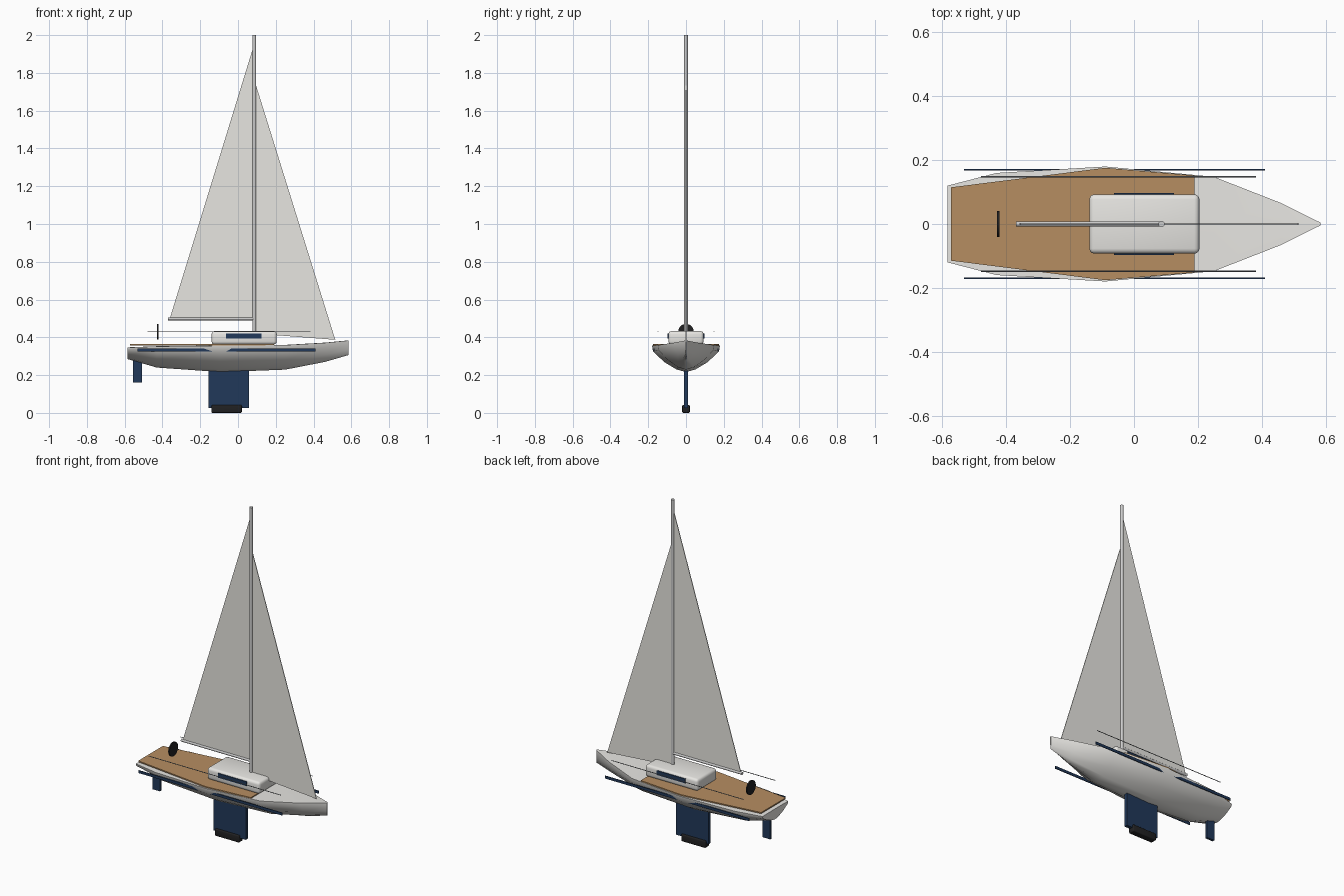
import bpy
import bmesh
import math
from mathutils import Vector

if "Cube" in bpy.data.objects:
    bpy.data.objects.remove(bpy.data.objects["Cube"], do_unlink=True)


def material(name, r, g, b):
    m = bpy.data.materials.new(name)
    m.use_nodes = True
    m.diffuse_color = (r, g, b, 1)
    m.node_tree.nodes["Principled BSDF"].inputs["Base Color"].default_value = (r, g, b, 1)
    return m


WHITE = material("hull white", 0.82, 0.81, 0.78)
SAIL = material("sailcloth", 0.80, 0.79, 0.75)
TEAK = material("teak", 0.47, 0.27, 0.12)
NAVY = material("navy", 0.015, 0.04, 0.10)
BLACK = material("ballast black", 0.015, 0.015, 0.016)
METAL = material("spar metal", 0.60, 0.60, 0.60)
STEEL = material("rail steel", 0.25, 0.27, 0.29)


def make(name, bm, mat, smooth=None):
    bmesh.ops.recalc_face_normals(bm, faces=bm.faces)
    mesh = bpy.data.meshes.new(name)
    bm.to_mesh(mesh)
    bm.free()
    mesh.materials.append(mat)
    ob = bpy.data.objects.new(name, mesh)
    bpy.context.collection.objects.link(ob)
    if smooth:
        bpy.ops.object.select_all(action='DESELECT')
        ob.select_set(True)
        bpy.context.view_layer.objects.active = ob
        bpy.ops.object.shade_smooth_by_angle(angle=math.radians(smooth))
    return ob


def box(name, low, high, mat, bevel=0):
    """Box between two corners, optionally with rounded edges."""
    low, high = Vector(low), Vector(high)
    bm = bmesh.new()
    bmesh.ops.create_cube(bm, size=1)
    for v in bm.verts:
        v.co = (low + high) / 2 + v.co * (high - low)
    if bevel:
        bmesh.ops.bevel(bm, geom=bm.edges[:], offset=bevel, segments=3,
                        affect='EDGES', profile=0.5)
    return make(name, bm, mat, 35 if bevel else None)


def rod(name, start, end, radius, mat, sides=12):
    """Round bar between two points."""
    start, end = Vector(start), Vector(end)
    axis = end - start
    bm = bmesh.new()
    bmesh.ops.create_cone(bm, cap_ends=True, segments=sides, radius1=radius,
                          radius2=radius, depth=axis.length)
    turn = axis.to_track_quat('Z', 'Y')
    for v in bm.verts:
        v.co = (start + end) / 2 + turn @ v.co
    return make(name, bm, mat, 40)


def plate(name, points, thickness, mat):
    """Flat outline extruded by a thickness vector."""
    bm = bmesh.new()
    face = bm.faces.new([bm.verts.new(p) for p in points])
    grown = bmesh.ops.extrude_face_region(bm, geom=[face])
    bmesh.ops.translate(bm, vec=thickness,
                        verts=[g for g in grown["geom"] if isinstance(g, bmesh.types.BMVert)])
    return make(name, bm, mat)


# Hull lofted through stations: x, half width, sheer height, keel height
stations = [(-0.585, 0.120, 0.346, 0.285), (-0.43, 0.160, 0.352, 0.240),
            (-0.09, 0.180, 0.356, 0.216), (0.25, 0.148, 0.359, 0.229),
            (0.46, 0.066, 0.371, 0.270), (0.585, 0.004, 0.383, 0.306)]
section = [(1, 1), (0.97, 0.78), (0.64, 0.38), (0.28, 0.10)]
bm = bmesh.new()
rings = []
for x, w, top, low in stations:
    half = [(w * a, low + (top - low) * b) for a, b in section]
    loop = half + [(0, low)] + [(-y, z) for y, z in reversed(half)] + [(0, top + 0.001)]
    rings.append([bm.verts.new((x, y, z)) for y, z in loop])
for a, b in zip(rings, rings[1:]):
    for i in range(len(a)):
        j = (i + 1) % len(a)
        bm.faces.new((a[i], a[j], b[j], b[i]))
bm.faces.new(rings[0])
bm.faces.new(rings[-1])
make("hull", bm, WHITE, 50)

# Teak deck over the aft two thirds
edge = [(-0.573, 0.115), (-0.09, 0.176), (0.19, 0.152)]
outline = edge + [(x, -y) for x, y in reversed(edge)]
plate("teak_deck", [(x, y, 0.358) for x, y in outline], (0, 0, 0.007), TEAK)

# Cabin and its side windows, hull stripes and guard rails
box("cabin", (-0.14, -0.093, 0.362), (0.205, 0.093, 0.433), WHITE, 0.016)
for side, s in (("left", 1), ("right", -1)):
    ys = sorted((s * 0.090, s * 0.097))
    box(side + "_window", (-0.063, ys[0], 0.394), (0.125, ys[1], 0.420), NAVY)
    ys = sorted((s * 0.168, s * 0.172))
    box(side + "_stripe", (-0.533, ys[0], 0.325), (0.41, ys[1], 0.341), NAVY)
    rod(side + "_rail", (-0.48, s * 0.148, 0.43), (0.383, s * 0.148, 0.43), 0.002, STEEL, 8)

# Mast, boom and sails
rod("mast", (0.086, 0, 0.40), (0.086, 0, 2.0), 0.010, METAL)
rod("boom", (-0.37, 0, 0.498), (0.086, 0, 0.498), 0.008, METAL)
plate("mainsail", [(-0.36, -0.002, 0.503), (0.082, -0.002, 0.503), (0.082, -0.002, 1.94)],
      (0, 0.004, 0), SAIL)
plate("headsail", [(0.092, -0.002, 0.420), (0.515, -0.002, 0.387), (0.092, -0.002, 1.745)],
      (0, 0.004, 0), SAIL)

# Steering wheel
rod("steering_wheel", (-0.429, 0, 0.43), (-0.421, 0, 0.43), 0.041, BLACK, 24)

# Keel fin, ballast and rudder
box("keel_fin", (-0.155, -0.010, 0.025), (0.058, 0.010, 0.235), NAVY)
box("ballast", (-0.14, -0.020, 0), (0.02, 0.020, 0.042), BLACK, 0.006)
box("rudder", (-0.557, -0.007, 0.16), (-0.507, 0.007, 0.29), NAVY)
